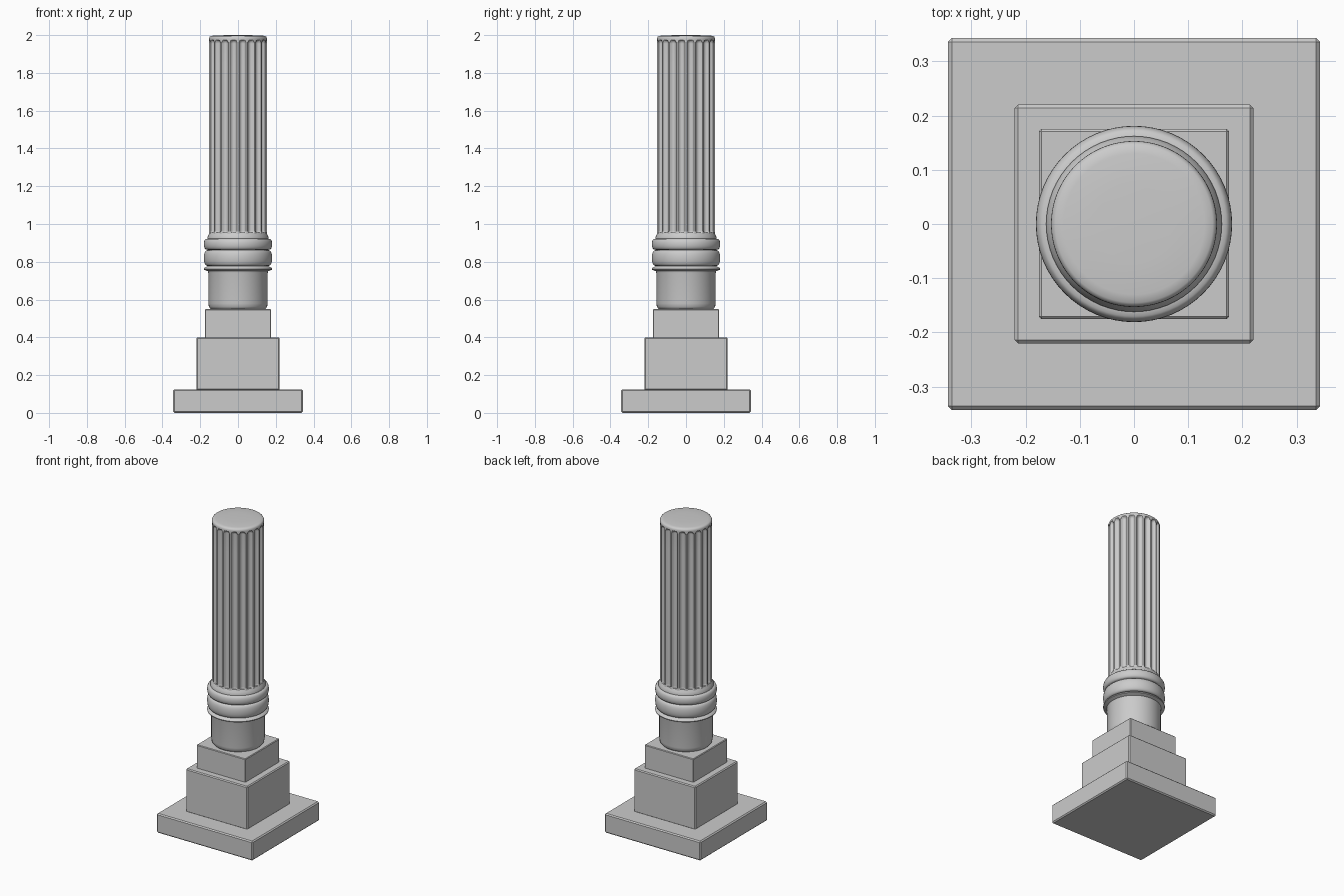
import bpy, bmesh, math

if "Cube" in bpy.data.objects:
    bpy.data.objects.remove(bpy.data.objects["Cube"])

stone = bpy.data.materials.new("light_grey_stone")
stone.diffuse_color = (0.6, 0.6, 0.6, 1)
stone.use_nodes = True
stone.node_tree.nodes["Principled BSDF"].inputs["Base Color"].default_value = stone.diffuse_color


def finish(name, bm, smooth):
    bmesh.ops.recalc_face_normals(bm, faces=bm.faces)
    me = bpy.data.meshes.new(name)
    bm.to_mesh(me)
    bm.free()
    ob = bpy.data.objects.new(name, me)
    bpy.context.collection.objects.link(ob)
    me.materials.append(stone)
    if smooth:
        bpy.ops.object.select_all(action='DESELECT')
        ob.select_set(True)
        bpy.context.view_layer.objects.active = ob
        bpy.ops.object.shade_smooth_by_angle(angle=math.radians(40))
    return ob


def slab(name, half, z0, z1, bevel):
    """Square block with chamfered edges."""
    bm = bmesh.new()
    bmesh.ops.create_cube(bm, size=1)
    for v in bm.verts:
        v.co.x *= 2 * half
        v.co.y *= 2 * half
        v.co.z = z0 if v.co.z < 0 else z1
    bmesh.ops.bevel(bm, geom=bm.edges[:], offset=bevel, segments=1,
                    affect='EDGES')
    finish(name, bm, False)


def lathe(name, heights, radius, segs):
    """Closed round body; radius(i, angle) gives the radius on ring i."""
    bm = bmesh.new()
    rings = []
    for i, z in enumerate(heights):
        ring = []
        for k in range(segs):
            a = 2 * math.pi * k / segs
            r = radius(i, a)
            ring.append(bm.verts.new((r * math.cos(a), r * math.sin(a), z)))
        rings.append(ring)
    for lo, hi in zip(rings, rings[1:]):
        for k in range(segs):
            n = (k + 1) % segs
            bm.faces.new((lo[k], lo[n], hi[n], hi[k]))
    bm.faces.new(rings[0][::-1])
    bm.faces.new(rings[-1])
    finish(name, bm, True)


def bulge(z0, z1, r_in, r_out, n=10):
    """Half-round moulding profile."""
    pts = []
    for i in range(n + 1):
        t = math.pi * i / n
        pts.append((r_in + (r_out - r_in) * math.sin(t) ** 0.7,
                    (z0 + z1) / 2 - (z1 - z0) / 2 * math.cos(t)))
    return pts


# Stepped square pedestal
slab("base_plinth", 0.343, 0.0, 0.125, 0.007)
slab("middle_block", 0.220, 0.12, 0.40, 0.006)
slab("upper_block", 0.175, 0.395, 0.55, 0.004)

# Plain drum and ring mouldings
profile = [(0.135, 0.546), (0.147, 0.552), (0.154, 0.562), (0.157, 0.58),
           (0.157, 0.74), (0.160, 0.750), (0.170, 0.754), (0.180, 0.758),
           (0.181, 0.763), (0.178, 0.768), (0.168, 0.773)]
profile += bulge(0.778, 0.862, 0.160, 0.181)
profile += bulge(0.864, 0.922, 0.162, 0.181)
profile += [(0.162, 0.930), (0.156, 0.942), (0.150, 0.955)]
lathe("drum_and_rings", [p[1] for p in profile],
      lambda i, a: profile[i][0], 64)

# Fluted shaft: channels with rounded ends
FLUTES, PER = 20, 12
Z_LO, Z_HI, END = 0.965, 1.955, 0.02
shaft = [(0.153, 0.935 + 0.004 * i) for i in range(9)]
shaft += [(0.153, Z_LO + (Z_HI - Z_LO) * i / 8) for i in range(1, 9)]
shaft += [(0.153, Z_HI + 0.004 * i) for i in range(1, 7)]
shaft += [(0.1525, 1.985), (0.150, 1.991), (0.145, 1.995),
          (0.13, 1.9975), (0.07, 1.9995), (0.01, 2.0)]


def flute_radius(i, a):
    r, z = shaft[i]
    u = (a * FLUTES / (2 * math.pi)) % 1.0
    u = (u - 0.5) * 2 / 0.72
    v = max(0, Z_LO - z, z - Z_HI) / END
    s = u * u + v * v
    return r - (0.016 * math.sqrt(1 - s) if s < 1 else 0)


lathe("fluted_shaft", [p[1] for p in shaft], flute_radius, FLUTES * PER)
